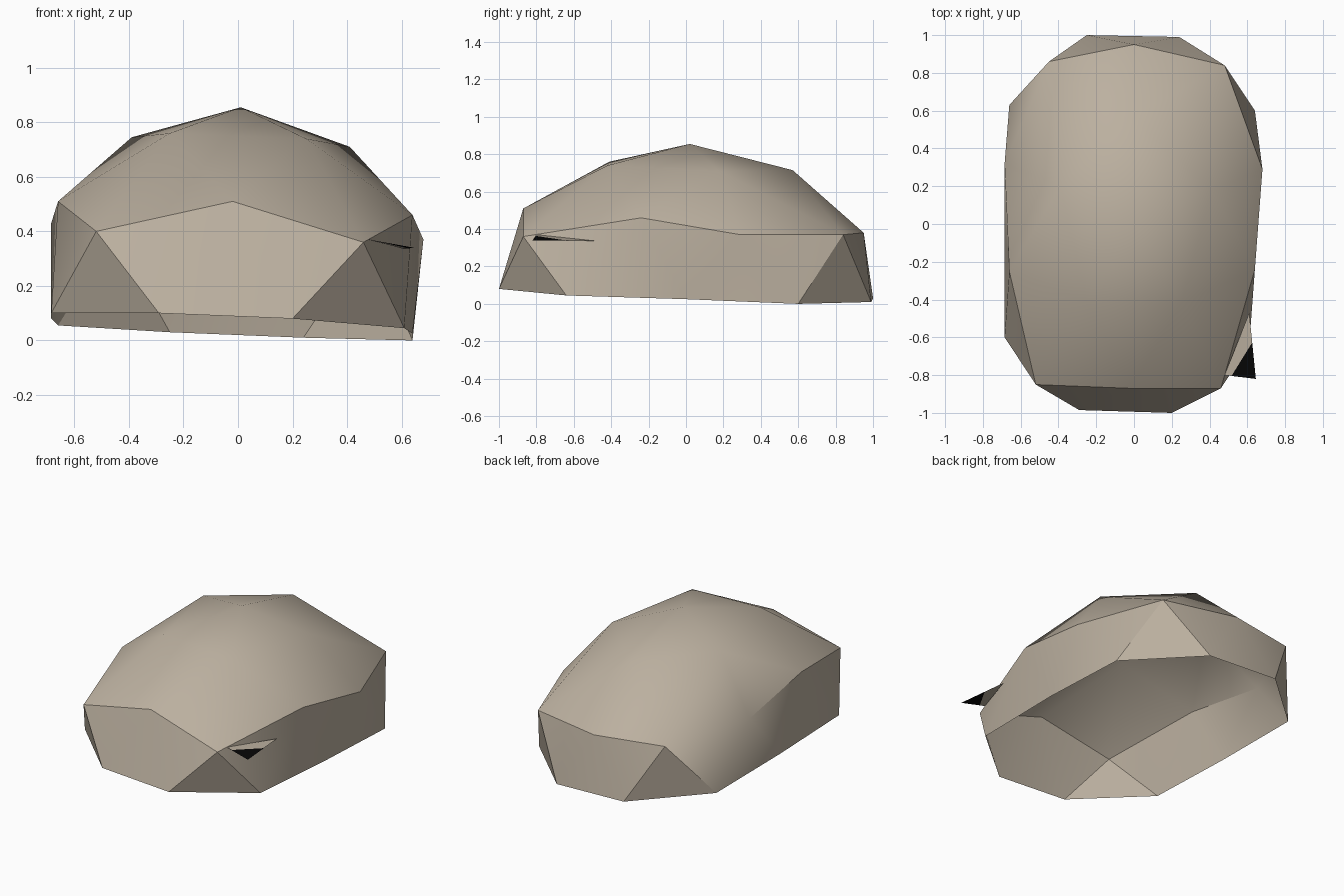
import bpy
import bmesh
import math
from mathutils import Vector

default_cube = bpy.data.objects.get("Cube")
if default_cube:
    bpy.data.objects.remove(default_cube, do_unlink=True)


def make_material(name, color):
    material = bpy.data.materials.new(name)
    material.use_nodes = True
    material.diffuse_color = color
    shader = material.node_tree.nodes["Principled BSDF"]
    shader.inputs["Base Color"].default_value = color
    shader.inputs["Roughness"].default_value = 0.9
    return material


def make_object(name, bm, materials):
    mesh = bpy.data.meshes.new(name)
    bm.to_mesh(mesh)
    bm.free()
    for material in materials:
        mesh.materials.append(material)
    part = bpy.data.objects.new(name, mesh)
    bpy.context.collection.objects.link(part)
    return part


def add_ring(bm, points):
    return [bm.verts.new(point) for point in points]


stone = make_material("warm grey stone", (0.5, 0.435, 0.35, 1))
black = make_material("black", (0.002, 0.002, 0.002, 1))

# Rings of the faceted dome, counter-clockwise, starting at the left side
crown_ring = [(.41, .18, .71), (0, .57, .715), (-.39, .2, .745),
              (-.25, -.41, .76), (.25, -.42, .74)]
shoulder_ring = [(.68, .29, .37), (.48, .84, .37), (0, .95, .38),
                 (-.45, .86, .39), (-.685, .32, .43), (-.66, -.25, .51),
                 (-.52, -.85, .4), (-.02, -.87, .51), (.46, -.87, .36),
                 (.64, -.24, .46)]
rim_ring = [(.64, .6, 0), (.24, .99, .01), (-.25, 1, .03),
            (-.66, .63, .055), (-.685, 0, .08), (-.685, -.6, .1),
            (-.29, -.985, .1), (.2, -1, .08), (.61, -.64, .045),
            (.64, 0, .025)]

# Hollow boulder shell, open underneath
bm = bmesh.new()
peak = bm.verts.new((.01, .02, .855))
crown = add_ring(bm, crown_ring)
shoulder = add_ring(bm, shoulder_ring)
rim = add_ring(bm, rim_ring)
for k, here in enumerate(crown):
    after = crown[(k + 1) % len(crown)]
    before_side, side, after_side = (shoulder[2 * k + step] for step in (-1, 0, 1))
    bm.faces.new((peak, here, after))
    bm.faces.new((here, before_side, side))
    bm.faces.new((here, side, after_side))
    bm.faces.new((here, after_side, after))
for i, here in enumerate(shoulder):
    after = shoulder[(i + 1) % len(shoulder)]
    bm.faces.new((here, rim[i - 1], rim[i]))
    bm.faces.new((here, rim[i], after))
boulder = make_object("boulder_shell", bm, [stone])

# Thin shard poking out of the front left side, with a black tip
bm = bmesh.new()
inner_front = Vector((.48, -.8, .37))
inner_back = Vector((.61, -.47, .335))
tip = Vector((.645, -.82, .34))
front_split = inner_front.lerp(tip, .22)
back_split = inner_back.lerp(tip, .45)
a, b, c, d, e = add_ring(bm, (inner_front, front_split, tip, back_split, inner_back))
bm.faces.new((a, b, d, e)).material_index = 0
bm.faces.new((b, c, d)).material_index = 1
make_object("side_shard", bm, [stone, black])

# Soften the shallow facets and keep the steep creases
bpy.ops.object.select_all(action='DESELECT')
boulder.select_set(True)
bpy.context.view_layer.objects.active = boulder
bpy.ops.object.shade_smooth_by_angle(angle=math.radians(30))
